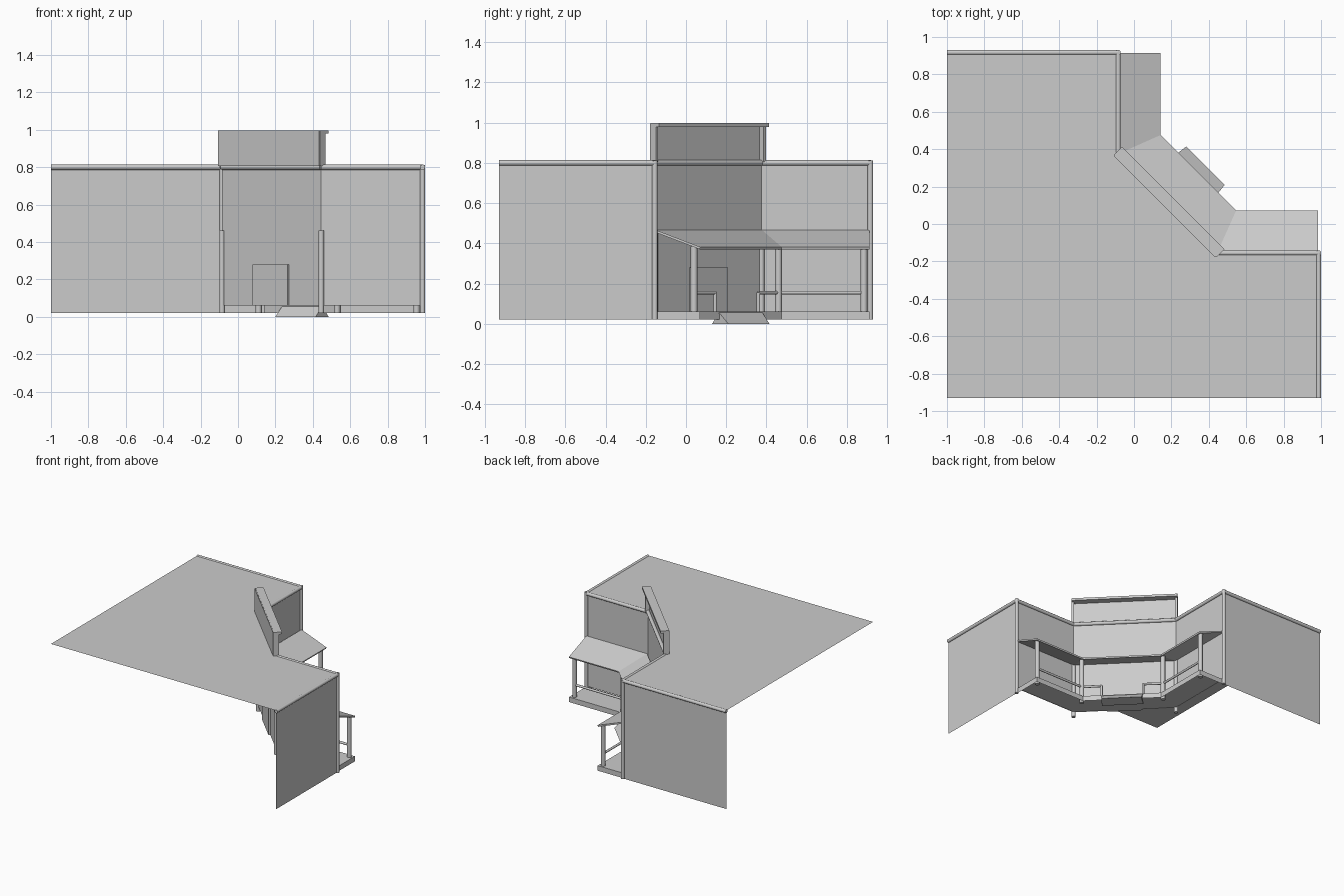
import bpy, bmesh, math
from mathutils import Vector

if "Cube" in bpy.data.objects:
    bpy.data.objects.remove(bpy.data.objects["Cube"])


def mesh(name, verts, faces, thick=0):
    me = bpy.data.meshes.new(name)
    me.from_pydata([tuple(v) for v in verts], [], faces)
    bm = bmesh.new()
    bm.from_mesh(me)
    bmesh.ops.recalc_face_normals(bm, faces=bm.faces)
    bm.to_mesh(me)
    bm.free()
    ob = bpy.data.objects.new(name, me)
    bpy.context.collection.objects.link(ob)
    if thick:
        s = ob.modifiers.new("thickness", 'SOLIDIFY')
        s.thickness, s.offset = thick, 0
    return ob


def band(name, low, high, thick=0):
    """Strip of quads between two 3D polylines."""
    n = len(low)
    return mesh(name, low + high, [(i, i + 1, n + i + 1, n + i) for i in range(n - 1)], thick)


def at(path, z):
    return [(x, y, z) for x, y in path]


def tube(name, a, b, r):
    a, b = Vector(a), Vector(b)
    bpy.ops.mesh.primitive_cylinder_add(vertices=12, radius=r, depth=(b - a).length, location=(a + b) / 2)
    ob = bpy.context.object
    ob.name = name
    ob.rotation_euler = (b - a).to_track_quat('Z', 'Y').to_euler()
    bpy.ops.object.shade_smooth_by_angle(angle=math.radians(40))


def box(name, loc, size):
    bpy.ops.mesh.primitive_cube_add(size=1, location=loc, rotation=(0, 0, -math.pi / 4))
    ob = bpy.context.object
    ob.name = name
    ob.scale = size


def flip(p):
    """Mirror a plan point over the diagonal of the corner."""
    return (p[1] + .07, p[0] - .07)


def both(pts):
    return pts + [flip(p) for p in reversed(pts)]


# plan lines: facade, porch outline
facade = both([(-.085, .917), (-.085, .375)])
inner = both([(-.08, .913), (-.08, .377)])
outer = both([(.14, .913), (.14, .475)])

# walls and roof
band("facade_wall", at(facade, .06), at(facade, .81))
left = [(-1, .917), facade[0]]
right = [facade[-1], (.987, -.93)]
band("left_side_wall", at(left, .02), at(left, .81))
band("right_side_wall", at(right, .02), at(right, .81))
roof = [(-1, .917)] + facade + [(.987, -.93), (-1, -.93)]
mesh("flat_roof", at(roof, .808), [tuple(range(len(roof)))])

# rounded trim along the roof edge and wall corners
edge = roof[:-1]
for a, b in zip(edge, edge[1:]):
    tube("roof_edge_trim", (*a, .8), (*b, .8), .014)
for p in (facade[0], facade[-1]):
    tube("corner_trim", (*p, .02), (*p, .812), .014)
for p in facade[1:3]:
    tube("entry_trim", (*p, .02), (*p, .46), .015)

# porch deck with skirt, open underneath
band("porch_deck", at(inner, .06), at(outer, .06))
band("porch_skirt", at(outer, .02), at(outer, .06))
for i in (0, -1):
    end = [inner[i], outer[i]]
    band("porch_end_skirt", at(end, .02), at(end, .06))

# sloped awning
band("awning", at(inner, .46), at(outer, .376), .012)

# porch posts and rails, mirrored over the diagonal
for side in (lambda p: p, flip):
    end, corner, short = side((.11, .885)), side((.11, .46)), side((.215, .36))
    for p in (end, corner):
        tube("porch_post", (*p, .02), (*p, .385), .017)
    tube("short_post", (*short, .06), (*short, .155), .009)
    tube("long_rail", (*end, .155), (*corner, .155), .009)
    tube("entry_rail", (*corner, .155), (*short, .155), .009)

# entry ramp
top = [(.235, .38), (.45, .165)]
foot = [(.28, .415), (.485, .21)]
back = [(.2, .345), (.415, .13)]
mesh("entry_ramp", at(top, .055) + at(foot, 0) + at(back, 0),
     [(0, 1, 3, 2), (2, 3, 5, 4), (0, 2, 4), (1, 5, 3), (0, 4, 5, 1)])

# door on the diagonal wall
cx, cy = .18, .11
box("door", (cx - .002, cy - .002, .17), (.262, .02, .22))

# sign board with cap and side strips
box("sign_panel", (cx - .012, cy - .012, .9), (.765, .014, .19))
box("sign_cap", (cx + .008, cy + .008, .988), (.775, .06, .018))
for s in (-1, 1):
    box("sign_side", (cx + s * .268, cy - s * .268, .9), (.016, .04, .19))
